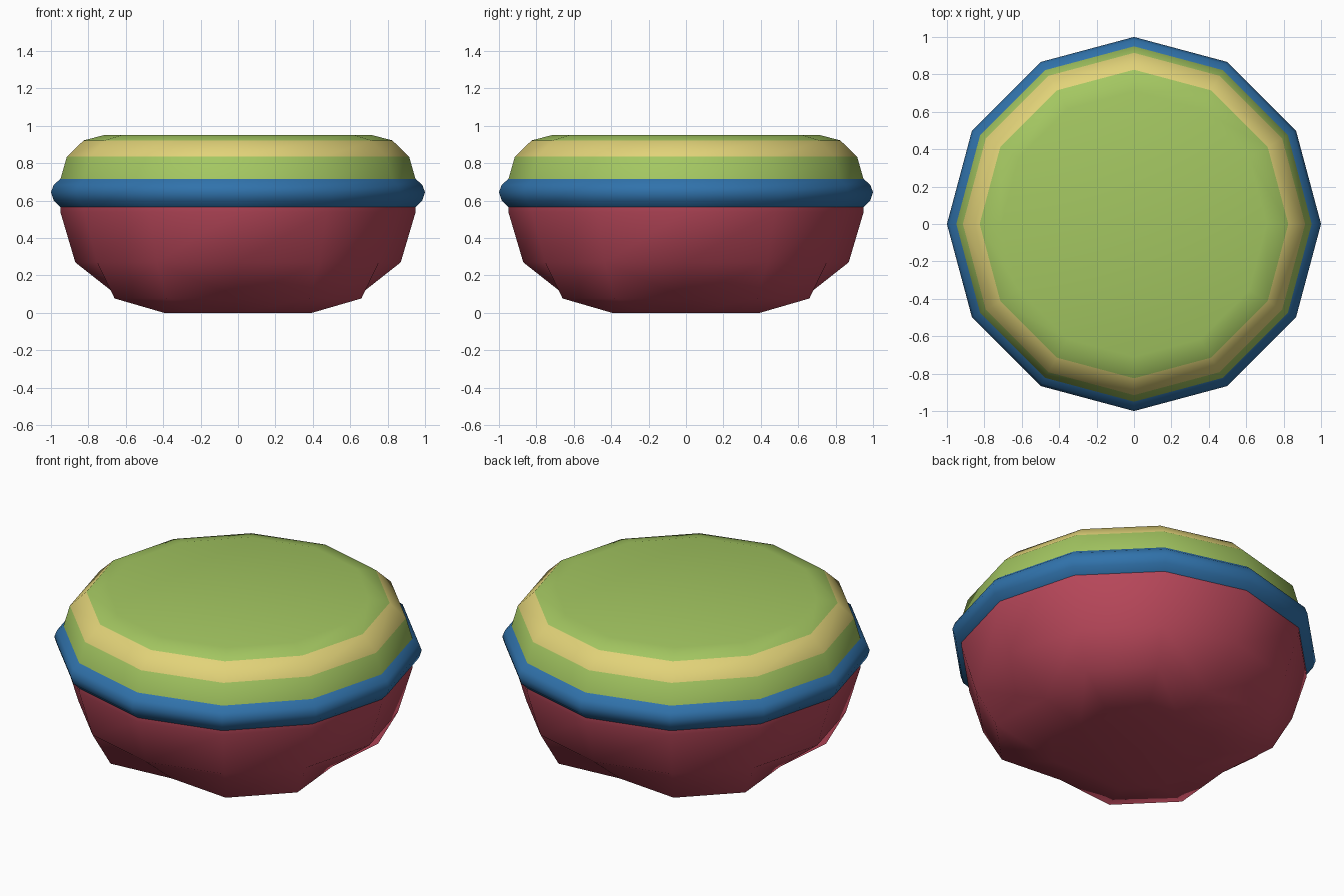
import bpy, bmesh, math

if "Cube" in bpy.data.objects:
    bpy.data.objects.remove(bpy.data.objects["Cube"])

SIDES = 12


def material(name, rgb):
    m = bpy.data.materials.new(name)
    m.diffuse_color = (*rgb, 1.0)
    m.use_nodes = True
    m.node_tree.nodes["Principled BSDF"].inputs["Base Color"].default_value = m.diffuse_color
    return m


RED = material("deep red", (0.47, 0.062, 0.10))
BLUE = material("blue", (0.03, 0.17, 0.41))
GREEN = material("leaf green", (0.37, 0.57, 0.12))
YELLOW = material("pale yellow", (0.76, 0.65, 0.19))


def lathe(name, profile, mats, rule=None, cap_bottom=True, cap_top=True):
    """Twelve-sided turned part. Profile rows: radius, z, optional radius on the axes."""
    bm = bmesh.new()
    rings = []
    for row in profile:
        ring = []
        for i in range(SIDES):
            r = row[2] if len(row) > 2 and i % 3 == 0 else row[0]
            a = 2 * math.pi * i / SIDES
            ring.append(bm.verts.new((r * math.cos(a), r * math.sin(a), row[1])))
        rings.append(ring)
    for k in range(len(rings) - 1):
        lo, up = rings[k], rings[k + 1]
        dented = len(profile[k]) > 2
        for i in range(SIDES):
            j = (i + 1) % SIDES
            if dented and i % 3 == 0:
                faces = [(lo[i], lo[j], up[j]), (lo[i], up[j], up[i])]
            elif dented and j % 3 == 0:
                faces = [(lo[i], lo[j], up[i]), (lo[j], up[j], up[i])]
            else:
                faces = [(lo[i], lo[j], up[j], up[i])]
            for f in faces:
                bm.faces.new(f)
    if cap_bottom:
        bm.faces.new(list(reversed(rings[0])))
    if cap_top:
        bm.faces.new(rings[-1])
    bm.normal_update()
    for f in bm.faces:
        if rule:
            f.material_index = rule(f.calc_center_median().z)
    me = bpy.data.meshes.new(name)
    bm.to_mesh(me)
    bm.free()
    for m in mats:
        me.materials.append(m)
    ob = bpy.data.objects.new(name, me)
    bpy.context.collection.objects.link(ob)
    bpy.ops.object.select_all(action='DESELECT')
    ob.select_set(True)
    bpy.context.view_layer.objects.active = ob
    bpy.ops.object.shade_smooth_by_angle(angle=math.radians(50))
    return ob


# Bowl: round above, pulled in on the four axes near the foot
lathe("bowl", [(0.456, 0.0, 0.38), (0.762, 0.077, 0.625), (0.87, 0.27),
               (0.95, 0.54), (0.95, 0.57)], [RED], cap_top=False)

# Rim band around the widest part
lathe("rim_band", [(0.95, 0.565), (0.985, 0.60), (1.0, 0.645),
                   (0.985, 0.685), (0.95, 0.715)], [BLUE],
      cap_bottom=False, cap_top=False)

# Lid: green with one yellow ring on its shoulder
lathe("lid", [(0.95, 0.712), (0.915, 0.835), (0.825, 0.922), (0.71, 0.952)],
      [GREEN, YELLOW], rule=lambda z: 1 if 0.84 < z < 0.92 else 0,
      cap_bottom=False)
